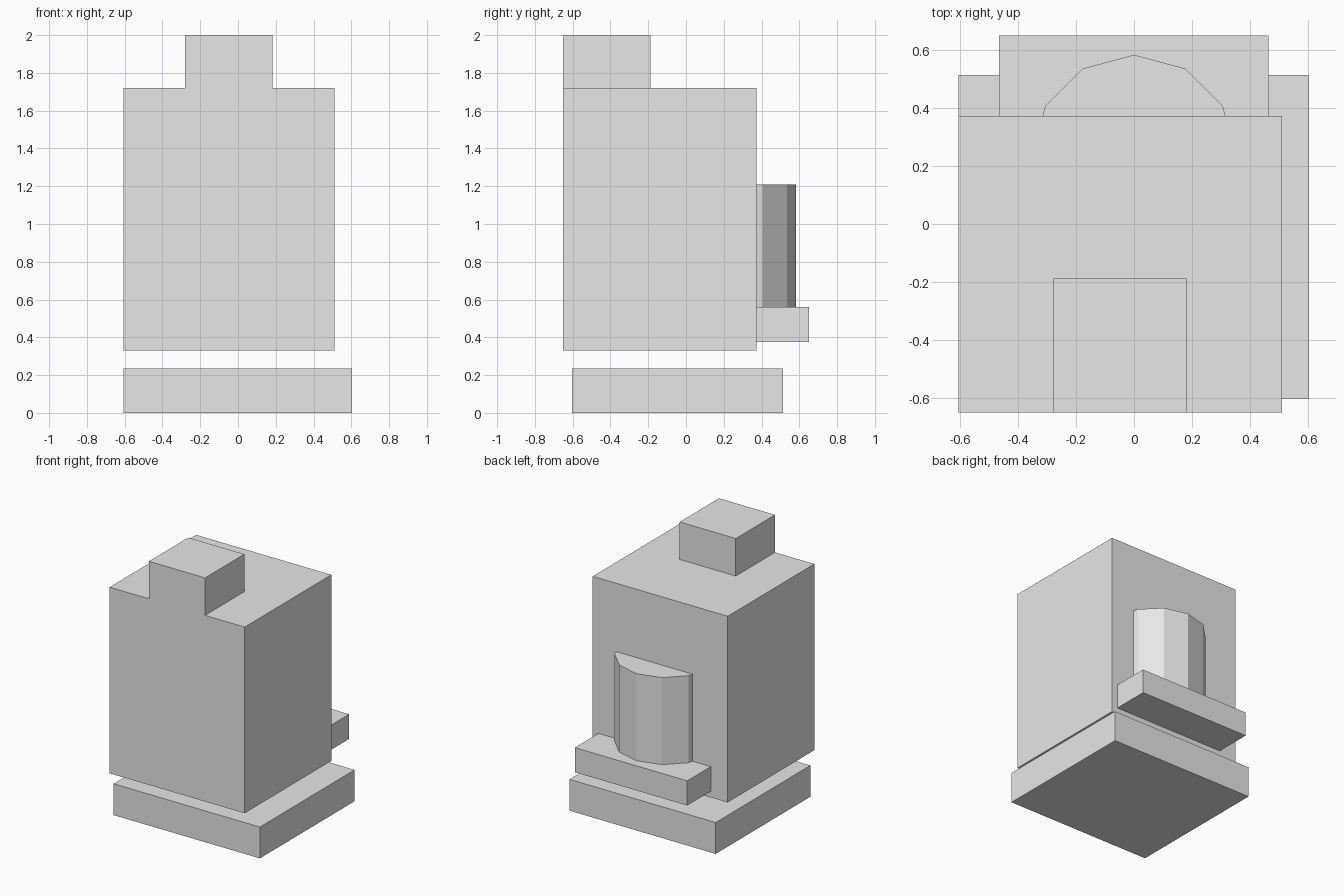
import bpy, bmesh, math

if "Cube" in bpy.data.objects:
    bpy.data.objects.remove(bpy.data.objects["Cube"])

grey = bpy.data.materials.new("light_grey")
grey.diffuse_color = (0.8, 0.8, 0.8, 1)
grey.use_nodes = True
grey.node_tree.nodes["Principled BSDF"].inputs["Base Color"].default_value = grey.diffuse_color


def finish(name, bm):
    bmesh.ops.recalc_face_normals(bm, faces=bm.faces[:])
    mesh = bpy.data.meshes.new(name)
    bm.to_mesh(mesh)
    bm.free()
    mesh.materials.append(grey)
    obj = bpy.data.objects.new(name, mesh)
    bpy.context.collection.objects.link(obj)
    return obj


def prism(points, z0, z1):
    """Extrude a flat outline upwards from z0 to z1."""
    bm = bmesh.new()
    face = bm.faces.new([bm.verts.new((x, y, z0)) for x, y in points])
    new = bmesh.ops.extrude_face_region(bm, geom=[face], use_keep_orig=True)["geom"]
    for v in new:
        if isinstance(v, bmesh.types.BMVert):
            v.co.z = z1
    return bm


def box(x0, x1, y0, y1, z0, z1):
    return prism([(x0, y0), (x1, y0), (x1, y1), (x0, y1)], z0, z1)


WALL = 0.372  # y of the back wall

# Base slab, separated from the body by a gap
finish("base_slab", box(-0.605, 0.603, -0.603, 0.514, 0, 0.234))

# Main body with the roof block raised flush from its front wall
bm = box(-0.605, 0.51, -0.65, WALL, 0.33, 1.72)
for co, no in (((-0.28, 0, 0), (1, 0, 0)), ((0.183, 0, 0), (1, 0, 0)),
               ((0, -0.187, 0), (0, 1, 0))):
    bmesh.ops.bisect_plane(bm, geom=bm.verts[:] + bm.edges[:] + bm.faces[:],
                           plane_co=co, plane_no=no)
roof = []
for f in bm.faces:
    c = f.calc_center_median()
    if c.z > 1.71 and -0.28 < c.x < 0.183 and c.y < -0.187:
        roof.append(f)
new = bmesh.ops.extrude_face_region(bm, geom=roof)["geom"]
for v in new:
    if isinstance(v, bmesh.types.BMVert):
        v.co.z = 2.0
bmesh.ops.dissolve_limit(bm, angle_limit=0.01, verts=bm.verts[:], edges=bm.edges[:])
finish("body_with_roof_block", bm)

# Ledge on the back wall
finish("back_ledge", box(-0.465, 0.463, WALL, 0.65, 0.376, 0.56))

# Twelve-sided column standing on the ledge, cut off at the back wall
R, CY = 0.354, 0.229
arc = [(R * math.sin(math.radians(a)), CY + R * math.cos(math.radians(a)))
       for a in range(-60, 61, 30)]
finish("back_column", prism([(-0.315, WALL)] + arc + [(0.315, WALL)], 0.56, 1.21))
